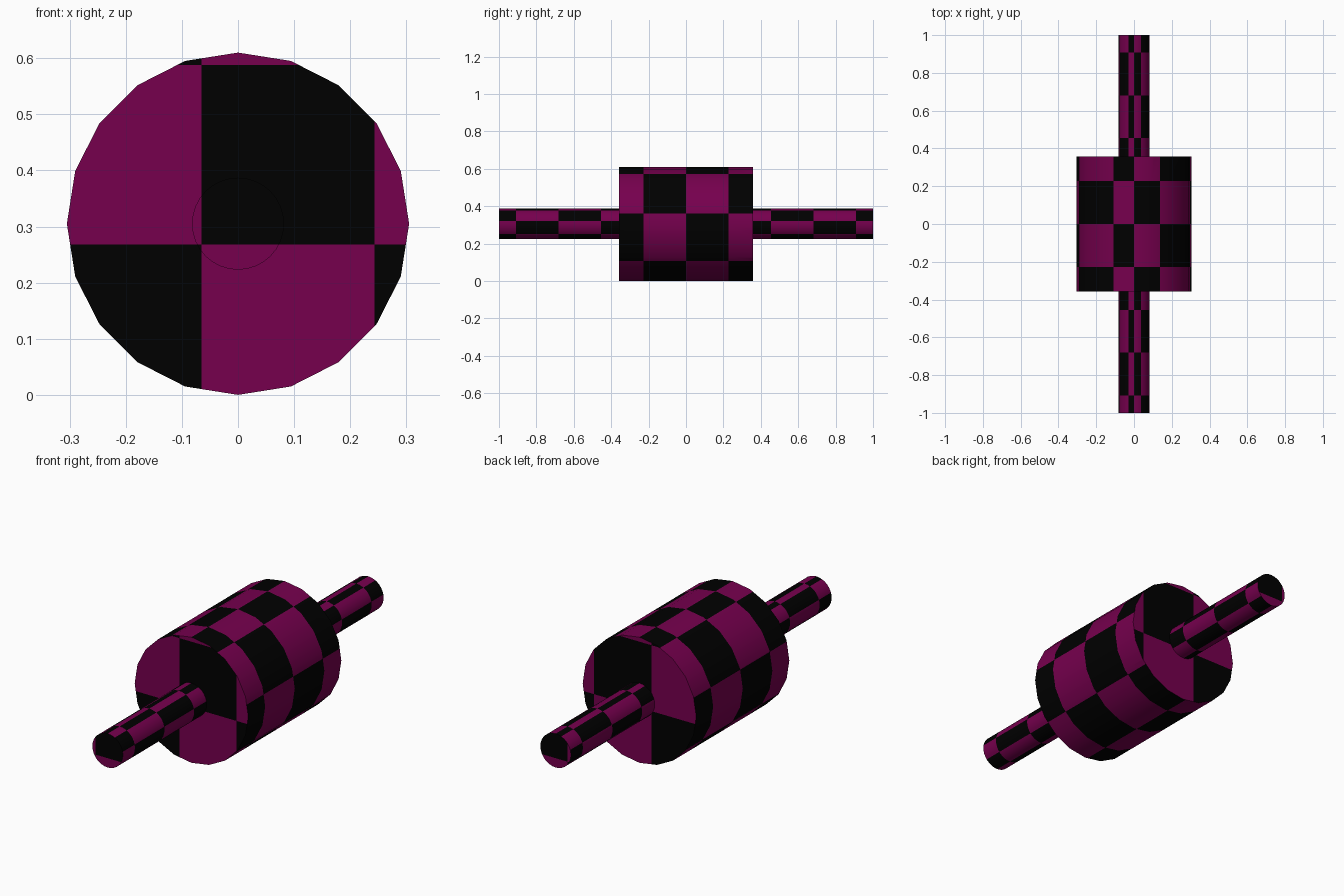
import bpy, bmesh, math
from mathutils import Vector, Matrix

if "Cube" in bpy.data.objects:
    bpy.data.objects.remove(bpy.data.objects["Cube"])

CZ = 0.305                                   # height of the roller axis
PITCH = 0.227                                # checker length along y
CUTS = [math.radians(a) for a in
        [90] + [62.6 - 51.9 * k for k in range(7)]]   # stripe edges round the axis
CUTS = sorted(a % math.tau for a in CUTS)
CAP_X, CAP_Z = (-0.065, 0.243), (0.268, 0.588)        # checker edges on end faces


def material(name, rgb):
    m = bpy.data.materials.new(name)
    m.diffuse_color = (*rgb, 1)
    m.use_nodes = True
    m.node_tree.nodes["Principled BSDF"].inputs["Base Color"].default_value = m.diffuse_color
    return m


magenta = material("dark_magenta", (0.181, 0.0, 0.076))
black = material("black", (0.0, 0.0, 0.0))


def cut(bm, faces, co, no):
    geom = set(faces)
    for f in faces:
        geom.update(f.edges)
        geom.update(f.verts)
    bmesh.ops.bisect_plane(bm, geom=list(geom), dist=1e-5,
                           plane_co=co, plane_no=no)


def checker_cylinder(name, radius, sides, y0, y1, flip):
    bm = bmesh.new()
    mid = (y0 + y1) / 2
    place = (Matrix.Translation((0, mid, CZ))
             @ Matrix.Rotation(math.pi / 2, 4, 'X'))
    bmesh.ops.create_cone(bm, cap_ends=True, segments=sides, radius1=radius,
                          radius2=radius, depth=y1 - y0, matrix=place)
    bm.normal_update()
    side = lambda: [f for f in bm.faces if abs(f.normal.y) < 0.5]
    caps = lambda: [f for f in bm.faces if abs(f.normal.y) > 0.5]

    # checker edges round the barrel, cutting only the near half
    for a in CUTS:
        d = Vector((math.cos(a), 0, math.sin(a)))
        near = [f for f in side()
                if (f.calc_center_median() - Vector((0, 0, CZ))).dot(d) > 0]
        cut(bm, near, (0, 0, CZ), (-d.z, 0, d.x))
        bm.normal_update()
    # checker edges along the length
    for k in range(-4, 5):
        if y0 < k * PITCH < y1:
            cut(bm, side(), (0, k * PITCH, 0), (0, 1, 0))
    bm.normal_update()
    # checker edges on the flat ends
    for x in CAP_X:
        cut(bm, caps(), (x, 0, 0), (1, 0, 0))
    for z in CAP_Z:
        cut(bm, caps(), (0, 0, z), (0, 0, 1))
    bm.normal_update()

    # alternate the two colours by row and column
    for f in bm.faces:
        c = f.calc_center_median()
        if abs(f.normal.y) > 0.5:
            n = sum(c.x > x for x in CAP_X) + sum(c.z > z for z in CAP_Z) + 1
        else:
            a = math.atan2(c.z - CZ, c.x) % math.tau
            n = sum(a > s for s in CUTS) + math.floor(c.y / PITCH) + flip
        f.material_index = n % 2
    me = bpy.data.meshes.new(name)
    bm.to_mesh(me)
    bm.free()
    ob = bpy.data.objects.new(name, me)
    bpy.context.collection.objects.link(ob)
    me.materials.append(magenta)
    me.materials.append(black)
    bpy.ops.object.select_all(action='DESELECT')
    ob.select_set(True)
    bpy.context.view_layer.objects.active = ob
    bpy.ops.object.shade_smooth_by_angle(angle=math.radians(35))


checker_cylinder("roller_barrel", 0.305, 20, -0.357, 0.357, 1)
# handles at both ends, with a mirrored pattern
checker_cylinder("front_handle", 0.082, 32, -1.0, -0.35, 1)
checker_cylinder("back_handle", 0.082, 32, 0.35, 1.0, 0)
